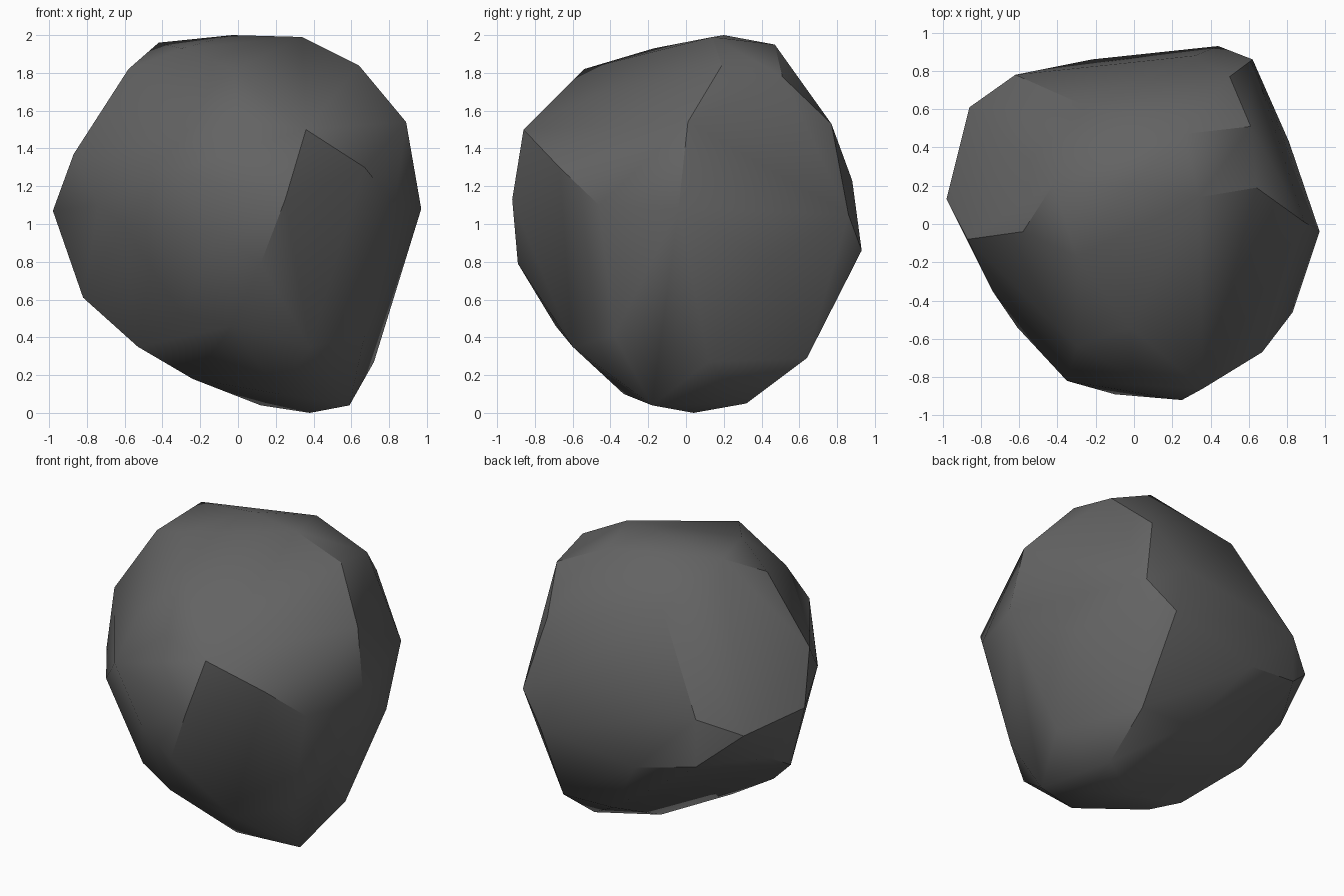
import bpy, bmesh, math

cube = bpy.data.objects.get("Cube")
if cube:
    bpy.data.objects.remove(cube, do_unlink=True)

# Dark stone colour
stone = bpy.data.materials.new("dark_grey_stone")
stone.use_nodes = True
colour = (0.125, 0.125, 0.125, 1.0)
stone.diffuse_color = colour
bsdf = stone.node_tree.nodes["Principled BSDF"]
bsdf.inputs["Base Color"].default_value = colour
bsdf.inputs["Roughness"].default_value = 0.9

# Corners of the chipped boulder, from the crown down to the base
corners = [
    # crown
    (-.42, .21, 1.96), (-.03, .20, 2), (.34, .14, 1.99), (.64, .19, 1.84),
    (.26, .47, 1.95), (.61, .51, 1.78), (-.58, -.04, 1.82),
    (-.30, -.17, 1.93), (-.02, -.54, 1.82), (-.26, .62, 1.73),
    # shoulder
    (.36, -.86, 1.50), (0, -.80, 1.55), (.89, .01, 1.54), (.50, .77, 1.53),
    (.32, .88, 1.23), (-.87, -.08, 1.37), (.67, -.67, 1.30),
    (-.30, -.64, 1.56), (-.35, -.82, 1.28), (-.62, .78, 1.14),
    # girdle
    (.25, -.92, 1.13), (.83, -.46, 1.10), (.97, -.04, 1.08), (.81, .43, .80),
    (.62, .86, 1.05), (.44, .93, .86), (-.86, .61, 1.03), (-.98, .13, 1.07),
    (-.74, -.35, 1.10), (-.61, -.54, 1.0), (.12, -.89, .79), (-.10, -.89, .95),
    # lower flanks
    (-.62, .78, .82), (-.22, .86, .74), (-.87, .36, .79),
    (-.82, .05, .61), (-.30, -.59, .53), (-.03, -.69, .46),
    (.67, -.38, .41), (.38, -.60, .35),
    # base
    (.72, .12, .27), (.47, .64, .29), (.10, .64, .30), (-.53, -.18, .35),
    (-.24, -.15, .18), (.22, -.33, .10), (.59, -.18, .04), (.46, .32, .05),
    (.12, .10, .04), (.38, .04, 0),
]

# Wrap the corners in a closed faceted skin
bm = bmesh.new()
for c in corners:
    bm.verts.new(c)
bmesh.ops.convex_hull(bm, input=bm.verts[:])
loose = [v for v in bm.verts if not v.link_faces]
bmesh.ops.delete(bm, geom=loose, context='VERTS')
bmesh.ops.recalc_face_normals(bm, faces=bm.faces[:])
mesh = bpy.data.meshes.new("boulder")
bm.to_mesh(mesh)
bm.free()

boulder = bpy.data.objects.new("boulder", mesh)
bpy.context.collection.objects.link(boulder)
mesh.materials.append(stone)

# Soft worn facets with only the strongest ridges left sharp
bpy.ops.object.select_all(action='DESELECT')
boulder.select_set(True)
bpy.context.view_layer.objects.active = boulder
bpy.ops.object.shade_smooth_by_angle(angle=math.radians(34))
